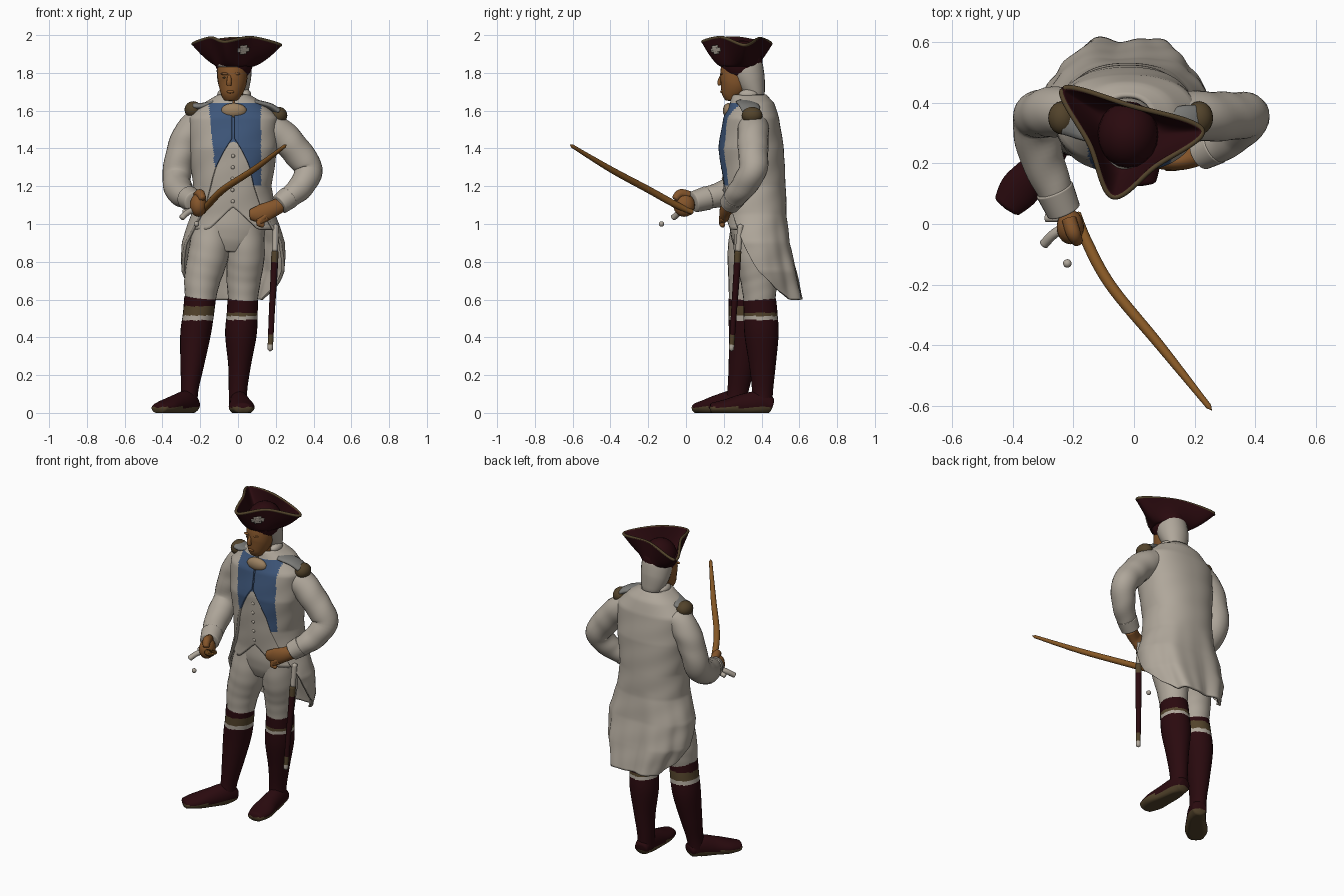
import bpy, bmesh, math
from mathutils import Vector

COLORS = {
    "cream_cloth": (0.43, 0.385, 0.325), "dark_red": (0.023, 0.003, 0.0045),
    "skin_brown": (0.235, 0.092, 0.024), "blue_lapel": (0.048, 0.094, 0.195),
    "olive_trim": (0.085, 0.056, 0.024), "blade_orange": (0.235, 0.095, 0.018),
    "grey_strap": (0.2, 0.2, 0.19), "tan_cravat": (0.33, 0.22, 0.12),
}
MATS = {}
for n, c in COLORS.items():
    MATS[n] = bpy.data.materials.new(n)
    MATS[n].diffuse_color = (*c, 1)
CREAM, RED, SKIN, BLUE, OLIVE, BLADE, GREY, TAN = COLORS


def spline(pts, t, closed=False):
    """Catmull-Rom value at t in 0..1."""
    n = len(pts)
    f = t * (n if closed else n - 1)
    i = min(int(f), n - 1 if closed else n - 2)
    f -= i
    pick = (lambda k: pts[k % n]) if closed else (lambda k: pts[max(0, min(n - 1, k))])
    a, b, c, d = pick(i - 1), pick(i), pick(i + 1), pick(i + 2)
    return [0.5 * (2 * q + (r - p) * f + (2 * p - 5 * q + 4 * r - s) * f * f
                   + (3 * q - p - 3 * r + s) * f ** 3) for p, q, r, s in zip(a, b, c, d)]


def table(rows, z):
    """Linear lookup in rows sorted by falling first value."""
    for a, b in zip(rows, rows[1:]):
        if z >= b[0]:
            k = max(0, min(1, (a[0] - z) / (a[0] - b[0])))
            return [p + (q - p) * k for p, q in zip(a[1:], b[1:])]
    return list(rows[-1][1:])


def finish(name, bm, mats, rule=None, solid=0):
    me = bpy.data.meshes.new(name)
    for m in mats:
        me.materials.append(MATS[m])
    for f in bm.faces:
        f.smooth = True
        if rule:
            f.material_index = rule(f.calc_center_median())
    bm.to_mesh(me)
    bm.free()
    ob = bpy.data.objects.new(name, me)
    bpy.context.collection.objects.link(ob)
    if solid:
        md = ob.modifiers.new("thickness", "SOLIDIFY")
        md.thickness, md.offset = solid, 0
    return ob


def grid(name, fn, nu, nv, mats, rule=None, wrap=False, caps=False, solid=0):
    """Surface from fn(u, v), optionally closed round u and capped."""
    bm = bmesh.new()
    cols = nu if wrap else nu + 1
    vs = [[bm.verts.new(fn(i / nu, j / nv)) for i in range(cols)] for j in range(nv + 1)]
    for j in range(nv):
        for i in range(nu):
            k = (i + 1) % cols
            bm.faces.new((vs[j][i], vs[j][k], vs[j + 1][k], vs[j + 1][i]))
    if caps:
        bm.faces.new(vs[0])
        bm.faces.new(vs[-1])
        bmesh.ops.recalc_face_normals(bm, faces=bm.faces)
    return finish(name, bm, mats, rule, solid)


def tube(name, pts, mats, rule=None, ref=(0, 1, 0), nu=24, nv=40, wrinkle=0, end=0.06):
    """Rounded tube through (x, y, z, radius[, second radius])."""
    pts = [p if len(p) == 5 else (*p, p[3]) for p in pts]
    ref = Vector(ref)

    def fn(u, v):
        p = spline(pts, v)
        t = Vector(spline(pts, min(1, v + .01))[:3]) - Vector(spline(pts, max(0, v - .01))[:3])
        side = t.cross(ref).normalized()
        up = side.cross(t).normalized()
        k = min(v, 1 - v) / end
        s = max(.03, math.sqrt(max(0, 1 - (1 - k) ** 2))) if k < 1 else 1
        a = u * math.tau
        s *= 1 + wrinkle * math.sin(v * 38 + 2.5 * math.sin(a))
        q = Vector(p[:3]) + side * (p[3] * s * math.cos(a)) + up * (p[4] * s * math.sin(a))
        q.z = max(q.z, 0)
        return q
    return grid(name, fn, nu, nv, mats, rule, True, True)


def ball(name, loc, r, mat):
    bm = bmesh.new()
    bmesh.ops.create_uvsphere(bm, u_segments=20, v_segments=12, radius=1)
    for v in bm.verts:
        v.co = Vector([c * s + o for c, s, o in zip(v.co, r, loc)])
    return finish(name, bm, [mat])


# Body outline by height: z, x min, x max, y front, y back
BODY = [(1.68, -.10, .055, .25, .42), (1.635, -.175, .13, .24, .46), (1.56, -.255, .205, .205, .485),
        (1.4, -.25, .2, .178, .51), (1.2, -.23, .17, .19, .52), (1.05, -.24, .19, .205, .525),
        (.9, -.29, .24, .205, .545), (.75, -.29, .235, .21, .58), (.6, -.225, .175, .25, .61)]
OPEN = [(1.45, 1), (1.3, 22), (1.1, 42), (.95, 62), (.75, 88), (.66, 105), (.6, 130)]


def body(z, th, inset=0.0):
    x0, x1, yf, yb = table(BODY, z)
    s, c = math.sin(th), math.cos(th)
    fold = max(0, 1.1 - z) * 2 * max(0, c + .3)
    w = 1 - fold * .06 * math.cos(6 * th) + fold * .02 * math.sin(13 * th)
    w *= 1 + .006 * math.sin(z * 40 + 4 * th)
    sx = math.copysign(abs(s) ** .88, s)
    cy = math.copysign(abs(c) ** .88, c)
    return Vector(((x0 + x1) / 2 + ((x1 - x0) / 2 - inset) * sx * w,
                   (yf + yb) / 2 + ((yb - yf) / 2 - inset) * cy * w, z))


# Long coat with open front, blue lapels and folded tails
def coat(u, v):
    z = 1.68 - 1.08 * v
    return body(z, (2 * u - 1) * math.radians(180 - table(OPEN, z)[0]))


def lapel(c):
    tip = 1.29 if c.x < -.03 else 1.2
    left = -.15 + .03 * max(0, min(1, (1.6 - c.z) / .3))
    return int(c.y < .3 and tip < c.z < 1.635 and left < c.x < .118)


grid("coat", coat, 200, 100, [CREAM, BLUE], lapel, solid=.016)


# Waistcoat with pointed hem and buttons, blue where the lapels meet
def waistcoat(u, v):
    th = u * math.tau
    off = abs(math.degrees(th) - 180)
    low = 1.09 - .12 * min(1, off / 32)
    return body(1.62 - (1.62 - low) * v, th, .01 if v < .3 else .014)


grid("waistcoat", waistcoat, 72, 40, [CREAM, BLUE],
     lambda c: int(c.z > 1.43 and c.y < .25 and abs(c.x + .02) < .1), wrap=True, solid=.014)
for i in range(5):
    z = 1.36 - i * .06
    ball("waistcoat_button", body(z, math.pi, .008), (.01, .007, .01), CREAM)

# Breeches
tube("breeches_seat", [(-.04, .36, 1.15, .17, .12), (-.045, .36, 1.0, .19, .13),
                       (-.05, .355, .92, .18, .115), (-.055, .355, .85, .12, .085)], [CREAM])
tube("breeches_left", [(-.13, .355, 1.04, .1, .11), (-.155, .335, .85, .108, .115),
                       (-.19, .32, .7, .095, .096), (-.2, .31, .57, .076, .082)], [CREAM], wrinkle=.006)
tube("breeches_right", [(.03, .36, 1.04, .1, .11), (.04, .37, .85, .102, .115),
                        (.03, .385, .7, .09, .096), (.025, .39, .57, .074, .082)], [CREAM], wrinkle=.006)


# Boots with garter bands, and shoes with olive soles
def band_left(c):
    return 1 if .515 < c.z < .565 else 2 if .49 < c.z <= .515 else 0


def band_right(c):
    return 1 if .512 < c.z < .53 else 2 if .492 < c.z <= .512 else 0


sole = lambda c: int(c.z < .03)
tube("boot_left", [(-.2, .31, .615, .084), (-.21, .315, .52, .082, .09), (-.226, .315, .41, .08, .088),
                   (-.243, .295, .25, .062, .07), (-.256, .275, .12, .046, .056), (-.262, .262, .03, .048, .056)],
     [RED, OLIVE, CREAM], band_left, nv=100, end=.02)
tube("boot_right", [(.025, .39, .605, .08, .086), (.022, .395, .52, .082, .09), (.015, .4, .41, .083, .09),
                    (.008, .405, .25, .06, .07), (.0, .405, .12, .049, .056), (.002, .4, .03, .05, .056)],
     [RED, OLIVE, CREAM], band_right, nv=100, end=.02)
tube("shoe_left", [(-.238, .315, .035, .042, .035), (-.265, .255, .05, .052, .068), (-.32, .18, .04, .058, .06),
                   (-.38, .11, .03, .066, .042), (-.425, .05, .024, .045, .026)],
     [RED, OLIVE], sole, ref=(0, 0, 1))
tube("shoe_right", [(.0, .46, .035, .042, .035), (.005, .4, .05, .05, .065), (.012, .3, .04, .058, .06),
                    (.02, .21, .03, .068, .042), (.025, .125, .024, .045, .026)],
     [RED, OLIVE], sole, ref=(0, 0, 1))

# Sleeves with cuffs
tube("sleeve_left", [(-.17, .365, 1.555, .08), (-.25, .37, 1.49, .083), (-.3, .365, 1.38, .08),
                     (-.325, .345, 1.25, .075), (-.31, .24, 1.175, .074), (-.265, .12, 1.14, .06),
                     (-.235, .05, 1.12, .05)], [CREAM], ref=(1, 0, 0), wrinkle=.02)
tube("sleeve_right", [(.12, .36, 1.535, .08), (.225, .355, 1.475, .083), (.31, .355, 1.385, .08),
                      (.372, .355, 1.29, .075), (.335, .305, 1.2, .068), (.27, .255, 1.14, .058),
                      (.215, .228, 1.095, .05)], [CREAM], wrinkle=.02)
tube("cuff_left", [(-.265, .12, 1.14, .065), (-.228, .035, 1.115, .056)], [CREAM], ref=(0, 0, 1), end=.15)
tube("cuff_right", [(.275, .26, 1.145, .062), (.215, .228, 1.1, .054)], [CREAM], end=.15)

# Hands
ball("fist_left", (-.21, -.01, 1.1), (.045, .057, .062), SKIN)
tube("thumb_left", [(-.215, .02, 1.15, .024), (-.2, -.03, 1.16, .024), (-.185, -.06, 1.13, .018)],
     [SKIN], ref=(1, 0, 0), nu=12, nv=16)
tube("hand_right", [(.225, .235, 1.1, .04), (.17, .21, 1.075, .045, .03), (.12, .205, 1.055, .048, .028),
                    (.06, .205, 1.05, .026, .02)], [SKIN])
for i in range(3):
    tube("finger_right", [(.16, .2, 1.06 - .012 * i, .017), (.13 - .01 * i, .19, 1.03 - .012 * i, .016),
                          (.1 + .02 * i, .195, 1.015 - .012 * i, .012)], [SKIN], nu=10, nv=12)

# Drawn sword, hilt pieces
tube("sword_blade", [(-.19, .04, 1.06, .013), (-.155, -.06, 1.105, .018), (-.075, -.205, 1.185, .018),
                     (.085, -.4, 1.29, .016), (.257, -.615, 1.42, .009)], [BLADE], ref=(0, 0, 1), nu=14, end=.02)
tube("sword_hilt", [(-.2, .0, 1.08, .018), (-.26, -.03, 1.065, .016), (-.3, -.07, 1.03, .016)],
     [CREAM], ref=(0, 0, 1), nu=12, nv=16)
tube("sword_guard", [(-.22, .02, 1.08, .014), (-.295, .02, 1.06, .014)], [CREAM], ref=(0, 0, 1), nu=12, nv=12)
ball("hilt_knob", (-.22, -.13, 1.0), (.014, .014, .014), CREAM)

# Scabbard at the hip, hung from a cloth strap
tube("scabbard", [(.196, .275, .86, .019), (.19, .267, .72, .018), (.18, .255, .55, .016), (.17, .24, .325, .014)],
     [RED, OLIVE, CREAM], lambda c: 2 if c.z < .36 else 1 if c.z > .8 or c.z < .42 else 0, nu=14, end=.02)
tube("scabbard_strap", [(.2, .29, 1.0, .016), (.196, .275, .85, .016)], [CREAM], nu=12, nv=12)

# Epaulettes and shoulder straps
for side, x, z in (("left", -.237, 1.605), ("right", .215, 1.575)):
    ball("epaulette_" + side, (x, .35, z), (.046, .055, .045), OLIVE)
    tube("strap_" + side, [(-.025 + (x + .025) * .4, .31, 1.648, .05, .015),
                           (x * .75, .335, 1.625, .055, .018), (x, .345, z + .018, .048, .02)],
         [GREY], ref=(0, 0, 1), nu=16, nv=16)

# Neck, cravat and face
tube("neck", [(-.03, .31, 1.56, .07), (-.03, .3, 1.74, .055)], [SKIN])
tube("collar", [(-.025, .33, 1.6, .09, .095), (-.025, .335, 1.67, .07, .075)], [CREAM], end=.15)
ball("cravat", (-.022, .225, 1.6), (.068, .03, .04), TAN)
tube("face", [(-.035, .25, 1.652, .035, .035), (-.035, .25, 1.69, .057, .063), (-.03, .265, 1.75, .076, .085),
              (-.03, .275, 1.82, .079, .09), (-.03, .28, 1.88, .06, .07)], [SKIN])
tube("nose", [(-.045, .193, 1.79, .009), (-.047, .18, 1.755, .013), (-.047, .184, 1.735, .014)],
     [SKIN], nu=12, nv=12)
ball("lips", (-.04, .19, 1.7), (.02, .009, .008), SKIN)
for s in (-1, 1):
    ball("eye", (-.04 + s * .03, .196, 1.775), (.011, .005, .005), OLIVE)
    ball("brow", (-.04 + s * .03, .192, 1.795), (.022, .01, .007), SKIN)
    ball("wig_curl", (-.02 + s * .062, .33, 1.685), (.028, .05, .028), CREAM)

# Powdered wig
tube("wig", [(-.02, .31, 1.91, .06, .065), (-.02, .315, 1.84, .09, .09), (-.02, .34, 1.76, .088, .08),
             (-.015, .365, 1.69, .068, .055), (-.015, .375, 1.655, .045, .038)], [CREAM])
ball("wig_front", (-.03, .265, 1.845), (.086, .088, .03), CREAM)

# Three-cornered hat: upturned brim with olive edge and pale rosette
RIM = [(-.235, .445, 1.955), (-.145, .26, 1.988), (-.07, .09, 1.968),
       (.07, .19, 1.99), (.225, .31, 1.95), (-.01, .39, 1.985)]


def brim(u, v):
    tx, ty, tz = spline(RIM, u, True)
    a = math.atan2(ty - .29, tx + .02)
    bx, by = -.02 + .092 * math.cos(a), .29 + .102 * math.sin(a)
    h = v ** .75
    return Vector((bx + (tx - bx) * h, by + (ty - by) * h, 1.84 + (tz - 1.84) * v ** 1.1))


grid("hat_brim", brim, 120, 24, [RED], wrap=True, solid=.016)
ball("hat_crown", (-.02, .295, 1.86), (.1, .11, .112), RED)
rim = [spline(RIM, i / 60, True) for i in range(61)]
tube("hat_edge", [(x, y, z - .003, .0085) for x, y, z in rim], [OLIVE], ref=(0, 0, 1), nu=8, nv=120, end=.005)
for du, dv in ((.036, .07), (.02, .15)):
    grid("hat_rosette", lambda u, v: brim(.453 + du * (2 * u - 1), .6 + dv * (2 * v - 1))
         + Vector((.007, -.0095, -.002)), 8, 8, [CREAM], solid=.006)
